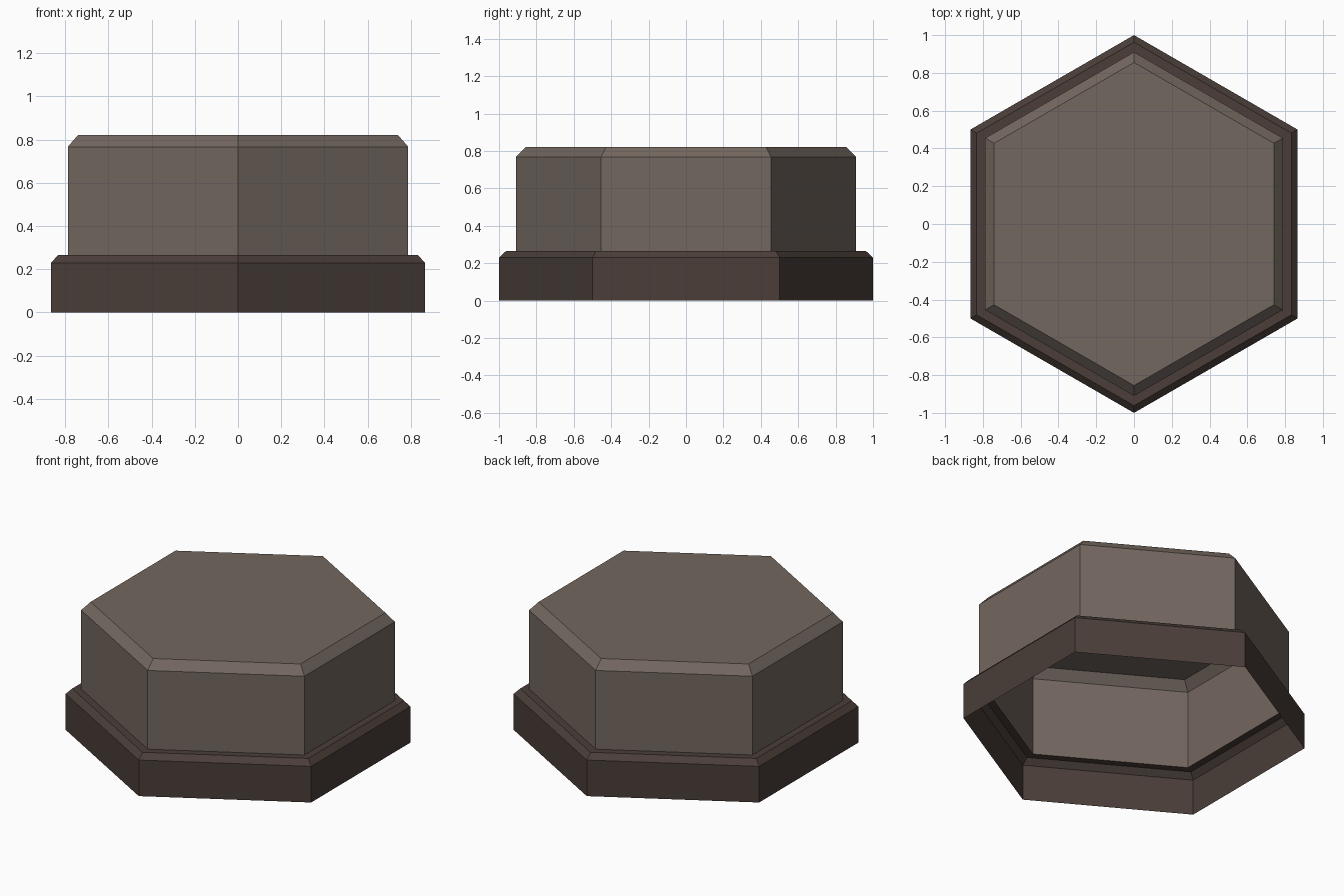
import bpy, bmesh, math

if "Cube" in bpy.data.objects:
    bpy.data.objects.remove(bpy.data.objects["Cube"])


def material(name, rgb):
    m = bpy.data.materials.new(name)
    m.diffuse_color = (*rgb, 1.0)
    m.use_nodes = True
    m.node_tree.nodes["Principled BSDF"].inputs["Base Color"].default_value = m.diffuse_color
    return m


def hex_shell(name, profile, mat, cap=False):
    """Sweep a (corner radius, height) profile around a hexagon with corners on +-y."""
    bm = bmesh.new()
    rings = []
    for r, z in profile:
        angles = [math.radians(90 + 60 * i) for i in range(6)]
        rings.append([bm.verts.new((r * math.cos(a), r * math.sin(a), z)) for a in angles])
    for lo, hi in zip(rings, rings[1:]):
        for i in range(6):
            j = (i + 1) % 6
            bm.faces.new((lo[i], lo[j], hi[j], hi[i]))
    if cap:
        bm.faces.new(rings[-1])
    mesh = bpy.data.meshes.new(name)
    bm.to_mesh(mesh)
    bm.free()
    mesh.materials.append(mat)
    ob = bpy.data.objects.new(name, mesh)
    bpy.context.collection.objects.link(ob)
    return ob


stone = material("warm grey", (0.171, 0.136, 0.114))
rim = material("dark brown", (0.069, 0.048, 0.040))

# Base rim: wall, bevel and flat ledge, open underneath
hex_shell("base_rim", [(1.0, 0.0), (1.0, 0.23), (0.962, 0.265), (0.91, 0.265)], rim)

# Upper block: wall, bevel and flat top, hollow inside
hex_shell("upper_block", [(0.91, 0.265), (0.91, 0.767), (0.855, 0.822)], stone, cap=True)
